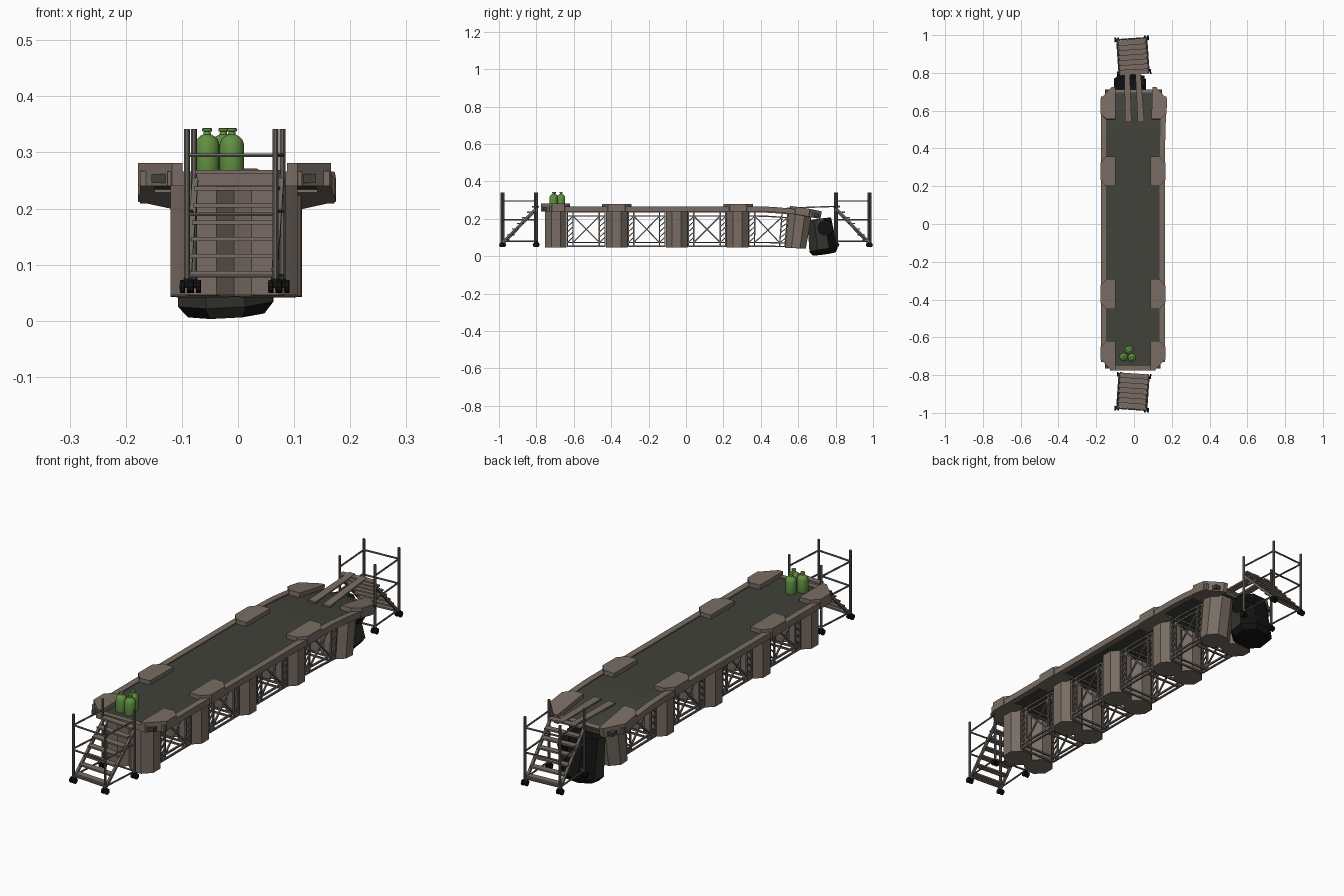
import bpy, bmesh, math
from mathutils import Vector, Matrix

if "Cube" in bpy.data.objects:
    bpy.data.objects.remove(bpy.data.objects["Cube"])

def mat(name, r, g, b):
    m = bpy.data.materials.new(name)
    m.diffuse_color = (r, g, b, 1)
    m.use_nodes = True
    m.node_tree.nodes["Principled BSDF"].inputs["Base Color"].default_value = m.diffuse_color
    return m

BROWN = mat("weathered brown", 0.19, 0.152, 0.126)
DECK = mat("dark olive deck", 0.052, 0.054, 0.042)
METAL = mat("grey brown metal", 0.15, 0.13, 0.115)
BLACK = mat("soot black", 0.006, 0.006, 0.006)
BURNT = mat("burnt brown", 0.032, 0.031, 0.025)
GREEN = mat("bottle green", 0.12, 0.28, 0.055)
CX = -0.006          # centre line of the bridge

def sag(p):
    """Droop of the damaged far end."""
    t = max(0, p.y - 0.36)
    drop = 0.34 * t * t * min(1, p.z / 0.24)
    return Vector((p.x + 0.03 * t * (1 if p.x > 0 else 0), p.y + 0.5 * t * (p.z - 0.16), p.z - drop))

def finish(bm, name, mats, bend=False, matrix=None):
    bmesh.ops.recalc_face_normals(bm, faces=bm.faces)
    if bend:
        for v in bm.verts:
            v.co = sag(v.co)
    me = bpy.data.meshes.new(name)
    bm.to_mesh(me)
    bm.free()
    for m in mats:
        me.materials.append(m)
    ob = bpy.data.objects.new(name, me)
    bpy.context.collection.objects.link(ob)
    if matrix:
        ob.matrix_world = matrix
    return ob

def box(bm, x0, x1, y0, y1, z0, z1, segs=1):
    """Box made of rings along y."""
    rings = []
    for i in range(segs + 1):
        y = y0 + (y1 - y0) * i / segs
        rings.append([bm.verts.new(c) for c in ((x0, y, z0), (x1, y, z0), (x1, y, z1), (x0, y, z1))])
    for a, b in zip(rings, rings[1:]):
        for k in range(4):
            bm.faces.new((a[k], a[(k + 1) % 4], b[(k + 1) % 4], b[k]))
    bm.faces.new(rings[0])
    bm.faces.new(rings[-1])

def prism(bm, pts, z0, z1):
    lo = [bm.verts.new((x, y, z0)) for x, y in pts]
    hi = [bm.verts.new((x, y, z1)) for x, y in pts]
    n = len(pts)
    for k in range(n):
        bm.faces.new((lo[k], lo[(k + 1) % n], hi[(k + 1) % n], hi[k]))
    bm.faces.new(lo)
    bm.faces.new(hi)

def bar(bm, a, b, w=0.008, sides=4):
    a, b = Vector(a), Vector(b)
    d = b - a
    m = Matrix.Translation((a + b) / 2) @ d.to_track_quat('Z', 'Y').to_matrix().to_4x4() @ Matrix.Rotation(math.pi / sides, 4, 'Z')
    bmesh.ops.create_cone(bm, cap_ends=True, segments=sides, radius1=w * 0.62, radius2=w * 0.62,
                          depth=d.length, matrix=m)

def octagon(cx, cy, half):
    r = half / math.cos(math.pi / 8)
    return [(cx + r * math.cos(math.pi * (k + 0.5) / 4), cy + r * math.sin(math.pi * (k + 0.5) / 4)) for k in range(8)]

# deck plate, side rails and end beams
bm = bmesh.new()
box(bm, CX - 0.148, CX + 0.145, -0.765, 0.695, 0.246, 0.262, 40)
finish(bm, "deck_plate", [DECK], True)
bm = bmesh.new()
for s in (-1, 1):
    a, b = sorted((CX + s * 0.169, CX + s * 0.142))
    box(bm, a, b, -0.73, 0.66, 0.24, 0.267, 40)
box(bm, CX - 0.12, CX + 0.12, -0.775, -0.752, 0.24, 0.266)
box(bm, CX - 0.12, CX + 0.12, 0.68, 0.695, 0.24, 0.264)
finish(bm, "deck_rails", [BROWN], True)

# pads above the columns, chamfered on the outside
STATIONS = [-0.696, -0.371, -0.05, 0.275, 0.60]
bm = bmesh.new()
for s in (-1, 1):
    for y in (-0.371, 0.279):
        o, i = CX + s * 0.172, CX + s * 0.093
        prism(bm, [(i, y - 0.079), (i, y + 0.079), (o - s * 0.03, y + 0.079), (o, y + 0.045),
                   (o, y - 0.045), (o - s * 0.03, y - 0.079)], 0.24, 0.28)
    for e, yo, yi in ((-1, -0.776, -0.62), (1, 0.705, 0.545)):
        o, i = CX + s * 0.172, CX + s * 0.093
        prism(bm, [(i, yi), (i, yo), (o - s * 0.06, yo), (o, yo - e * 0.06),
                   (o, yi + e * 0.03), (o - s * 0.03, yi)], 0.24, 0.281)
finish(bm, "corner_pads", [BROWN], True)

# paired octagonal columns
bm = bmesh.new()
for y in STATIONS:
    for s in (-1, 1):
        prism(bm, octagon(CX - 0.001 + s * 0.055, y, 0.058), 0.047, 0.247)
finish(bm, "support_columns", [BROWN], True)

# box trusses between columns
bm = bmesh.new()
for ya, yb in zip(STATIONS, STATIONS[1:]):
    a, b = ya + 0.062, yb - 0.062
    m, n = a + 0.03, b - 0.03
    zs = (0.054, 0.074, 0.215, 0.238)
    for s in (-1, 1):
        x = CX + s * 0.085
        for z in zs:                                   # chords, in pieces so that they bend
            for k in range(4):
                bar(bm, (x, a + (b - a) * k / 4, z), (x, a + (b - a) * (k + 1) / 4, z))
        for y in (a, m, n, b):
            bar(bm, (x, y, zs[0]), (x, y, zs[3]))
        bar(bm, (x, m, zs[1]), (x, n, zs[2]), 0.007)
        bar(bm, (x, n, zs[1]), (x, m, zs[2]), 0.007)
        for k in range(5):                             # end lattices
            z = zs[1] + k * 0.028
            bar(bm, (x, a, z), (x, m, z + 0.028), 0.006)
            bar(bm, (x, n, z), (x, b, z + 0.028), 0.006)
    for y in (a, m, n, b):
        for z in (zs[0], zs[3]):
            bar(bm, (CX - 0.085, y, z), (CX + 0.085, y, z))
finish(bm, "box_trusses", [METAL], True)

# wheeled access stairs; local +y is the high end
def stairs(name, matrix):
    W, L = 0.079, 0.09
    bm = bmesh.new()
    for x in (-W, W):
        for y in (-L, L):
            bar(bm, (x, y, 0.07), (x, y, 0.342), 0.009, 8)
        for z in (0.08, 0.195, 0.295):
            bar(bm, (x, -L, z), (x, L, z), 0.006, 6)
        bar(bm, (x * 0.97, -L, 0.07), (x * 0.97, L, 0.252), 0.012)
    for z in (0.08, 0.19, 0.295):
        bar(bm, (-W, -L, z), (W, -L, z), 0.006, 6)
    bar(bm, (-W, L, 0.08), (W, L, 0.08), 0.006, 6)
    finish(bm, name + "_frame", [METAL], matrix=matrix)
    bm = bmesh.new()
    for k in range(7):
        y = -L + 0.004 + k * 0.0265
        box(bm, -W + 0.003, W - 0.003, y, y + 0.027, 0.082 + k * 0.03, 0.089 + k * 0.03)
    finish(bm, name + "_treads", [BROWN], matrix=matrix)
    bm = bmesh.new()
    for x in (-W, W):
        for y in (-L, L):
            for d in (-0.008, 0.008):
                bar(bm, (x + d - 0.004, y, 0.061), (x + d + 0.004, y, 0.061), 0.02, 10)
            box(bm, x - 0.006, x + 0.006, y - 0.006, y + 0.006, 0.058, 0.075)
    finish(bm, name + "_wheels", [BLACK], matrix=matrix)

stairs("front_stairs", Matrix.Translation((-0.006, -0.891, 0)) @ Matrix.Rotation(math.radians(-4), 4, 'Z'))
stairs("rear_stairs", Matrix.Translation((-0.006, 0.891, 0)) @ Matrix.Rotation(math.radians(184), 4, 'Z'))

# loose planks from rear stairs to deck
bm = bmesh.new()
for (xa, xb) in ((-0.03, -0.037), (0.037, 0.02)):
    q = [bm.verts.new((x + d, y, z + t)) for t in (0, 0.007)
         for x, d, y, z in ((xa, -0.017, 0.54, 0.254), (xa, 0.017, 0.54, 0.254),
                            (xb, 0.014, 0.82, 0.264), (xb, -0.014, 0.82, 0.264))]
    for f in ((0, 1, 2, 3), (4, 5, 6, 7), (0, 1, 5, 4), (1, 2, 6, 5), (2, 3, 7, 6), (3, 0, 4, 7)):
        bm.faces.new([q[i] for i in f])
finish(bm, "planks", [BROWN])

# broken, burnt pontoon that has slumped at the far end
bm = bmesh.new()
levels = [(-0.096, 0.80), (-0.075, 1.0), (0.09, 0.84)]
rings = [[bm.verts.new((x * f * 1.12, y * f, z)) for x, y in octagon(0, 0, 0.076)] for z, f in levels]
for a, b in zip(rings, rings[1:]):
    for k in range(8):
        bm.faces.new((a[k], a[(k + 1) % 8], b[(k + 1) % 8], b[k]))
bm.faces.new(rings[0])
bm.faces.new(rings[-1])
bmesh.ops.recalc_face_normals(bm, faces=bm.faces)
for f in bm.faces:
    if f.normal.y > 0.5 or abs(f.normal.z) > 0.6:
        f.material_index = 1
finish(bm, "burnt_pontoon", [BURNT, BLACK],
       matrix=Matrix.Translation((-0.026, 0.725, 0.108)) @ Matrix.Rotation(math.radians(8), 4, 'X') @ Matrix.Rotation(math.radians(-3), 4, 'Y'))
bm = bmesh.new()
bar(bm, (-0.03, 0.745, 0.152), (0.055, 0.745, 0.15), 0.068, 10)
finish(bm, "pontoon_hole", [BLACK])

# gas bottles, turned from a profile
profile = [(0, 0), (0.021, 0), (0.022, 0.003), (0.022, 0.052), (0.019, 0.061), (0.013, 0.067), (0.007, 0.070),
           (0.006, 0.075), (0.009, 0.076), (0.009, 0.081), (0, 0.082)]
for i, (x, y) in enumerate(((-0.055, -0.705), (-0.011, -0.708), (-0.026, -0.668))):
    bm = bmesh.new()
    vs = [bm.verts.new((r, 0, z)) for r, z in profile]
    es = [bm.edges.new(p) for p in zip(vs, vs[1:])]
    bmesh.ops.spin(bm, geom=vs + es, cent=(0, 0, 0), axis=(0, 0, 1), angle=2 * math.pi, steps=20)
    bmesh.ops.remove_doubles(bm, verts=bm.verts, dist=0.0003)
    ob = finish(bm, "gas_bottle_%d" % (i + 1), [GREEN], matrix=Matrix.Translation((x, y, 0.262)))
    bpy.ops.object.select_all(action='DESELECT')
    ob.select_set(True)
    bpy.context.view_layer.objects.active = ob
    bpy.ops.object.shade_smooth_by_angle(angle=math.radians(40))
